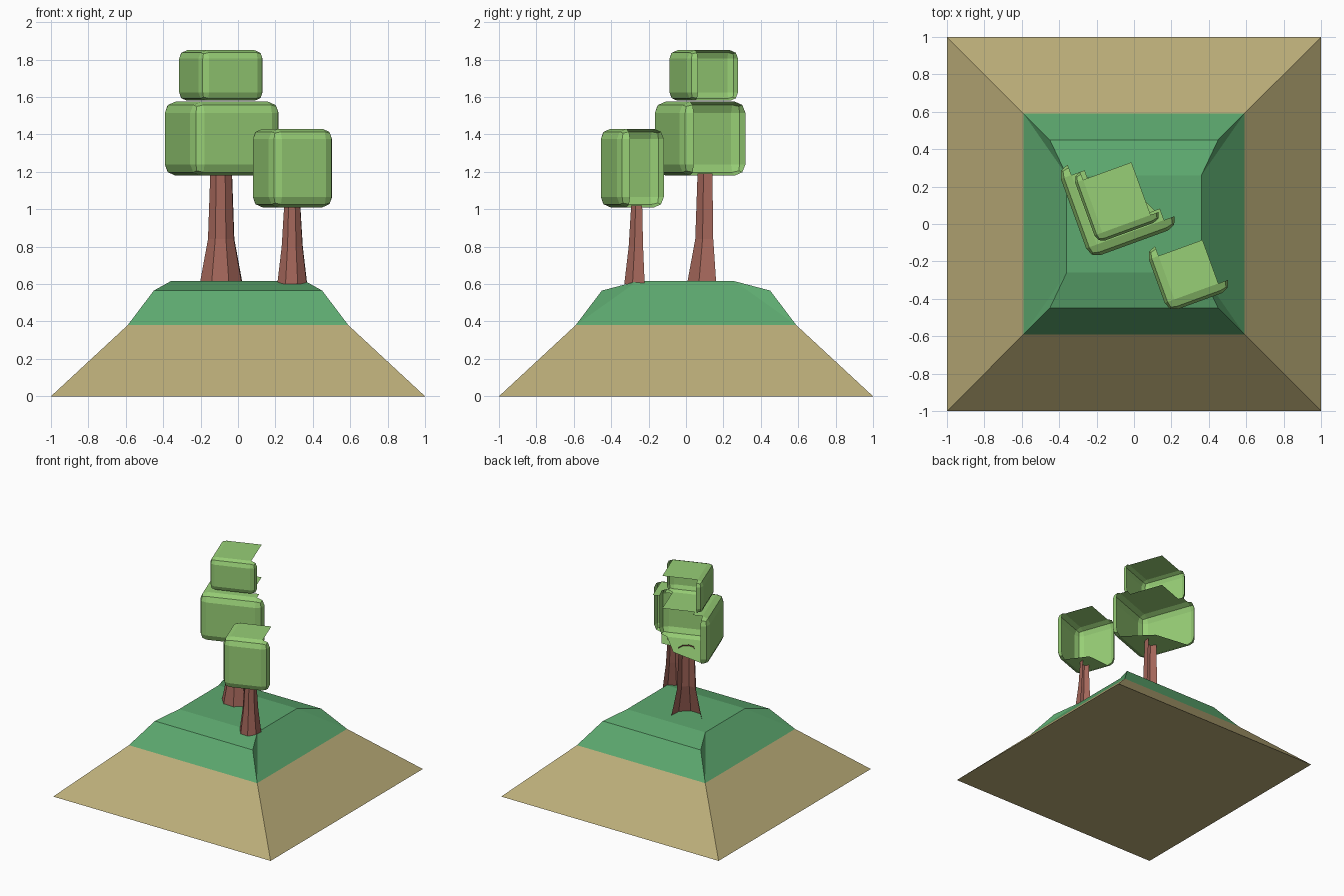
import bpy, bmesh, math
from mathutils import Matrix, Vector

if "Cube" in bpy.data.objects:
    bpy.data.objects.remove(bpy.data.objects["Cube"])

TURN = math.radians(20)  # both trees share this rotation


def material(name, color):
    m = bpy.data.materials.new(name)
    m.diffuse_color = (*color, 1)
    m.use_nodes = True
    m.node_tree.nodes["Principled BSDF"].inputs["Base Color"].default_value = m.diffuse_color
    return m


SAND = material("sand", (0.50, 0.42, 0.19))
GRASS = material("grass", (0.11, 0.40, 0.16))
LEAF = material("leaf", (0.31, 0.62, 0.18))
BARK = material("bark", (0.36, 0.13, 0.10))


def finish(name, bm, mat):
    me = bpy.data.meshes.new(name)
    bm.to_mesh(me)
    bm.free()
    me.materials.append(mat)
    ob = bpy.data.objects.new(name, me)
    bpy.context.collection.objects.link(ob)
    return ob


def rectangle(bm, hx, hy, z):
    return [bm.verts.new((sx * hx, sy * hy, z))
            for sx, sy in ((-1, -1), (1, -1), (1, 1), (-1, 1))]


def bridge(bm, a, b, sides=range(4)):
    for i in sides:
        j = (i + 1) % 4
        bm.faces.new((a[i], a[j], b[j], b[i]))


# sandy slope with a closed underside
bm = bmesh.new()
low, high = rectangle(bm, 1, 1, 0), rectangle(bm, 0.59, 0.59, 0.38)
bridge(bm, low, high)
bm.faces.new(low[::-1])
finish("sand_base", bm, SAND)

# grassy cap: rim creases at front and back, plain slopes on the sides
bm = bmesh.new()
low = rectangle(bm, 0.59, 0.59, 0.38)
rim = rectangle(bm, 0.45, 0.45, 0.565)
top = rectangle(bm, 0.36, 0.26, 0.615)
bridge(bm, low, rim, (0, 2))
bridge(bm, rim, top, (0, 2))
for i, j in ((1, 2), (3, 0)):
    bm.faces.new((low[i], low[j], top[j], top[i]))
    bm.faces.new((low[i], top[i], rim[i]))
    bm.faces.new((low[j], rim[j], top[j]))
bm.faces.new(top)
bmesh.ops.recalc_face_normals(bm, faces=bm.faces[:])
finish("grass_cap", bm, GRASS)


# trunk: flared octagon, only its front half exists
def trunk(name, x, y, rings):
    bm = bmesh.new()
    rows = [[bm.verts.new((x + r * math.cos(TURN - k * math.pi / 4),
                           y + r * math.sin(TURN - k * math.pi / 4), z))
             for k in range(5)] for z, r in rings]
    for a, b in zip(rows, rows[1:]):
        for k in range(4):
            bm.faces.new((a[k + 1], a[k], b[k], b[k + 1]))
    finish(name, bm, BARK)


trunk("large_trunk", -0.09, 0.12, ((0.61, 0.12), (0.84, 0.075), (1.19, 0.062)))
trunk("small_trunk", 0.29, -0.25, ((0.6, 0.085), (0.8, 0.06), (1.02, 0.046)))


# canopy: rounded box left open at the back and right
def canopy(name, u, v, z, bevel, floor_corner=None, strip=None):
    bm = bmesh.new()
    size = Vector((u[1] - u[0], v[1] - v[0], z[1] - z[0]))
    mid = Vector((u[0] + u[1], v[0] + v[1], z[0] + z[1])) / 2
    bmesh.ops.create_cube(bm, size=1, matrix=Matrix.Translation(mid) @ Matrix.Diagonal((*size, 1)))
    bmesh.ops.bevel(bm, geom=bm.edges[:], offset=bevel, segments=2, profile=0.5, affect='EDGES')
    bm.normal_update()
    gone = [f for f in bm.faces if abs(f.normal.z) < 0.99
            and f.normal.x > -0.1 and f.normal.y > -0.1]
    bmesh.ops.delete(bm, geom=gone, context='FACES')
    # the floor's free corner is drawn in towards the trunk
    if floor_corner:
        floor = min(bm.faces, key=lambda f: f.normal.z)
        corner = max(floor.verts, key=lambda w: w.co.x + w.co.y)
        corner.co.x, corner.co.y = floor_corner
    # the roof keeps only an L strip where another canopy sits on it
    if strip:
        for co, no in (((strip[0], 0, 0), (1, 0, 0)), ((0, strip[1], 0), (0, 1, 0))):
            roof = [f for f in bm.faces if f.normal.z > 0.99]
            geom = set(roof)
            for f in roof:
                geom.update(f.edges)
                geom.update(f.verts)
            bmesh.ops.bisect_plane(bm, geom=list(geom), plane_co=co, plane_no=no)
            bm.normal_update()
        inner = []
        for f in bm.faces:
            c = f.calc_center_median()
            if f.normal.z > 0.99 and c.x > strip[0] and c.y > strip[1]:
                inner.append(f)
        bmesh.ops.delete(bm, geom=inner, context='FACES')
    bmesh.ops.transform(bm, matrix=Matrix.Rotation(TURN, 4, 'Z'), verts=bm.verts[:])
    finish(name, bm, LEAF)


canopy("large_lower_canopy", (-0.285, 0.218), (-0.095, 0.42), (1.18, 1.575), 0.06,
       floor_corner=(0.04, 0.22), strip=(-0.15, 0.03))
canopy("large_upper_canopy", (-0.22, 0.145), (-0.03, 0.36), (1.58, 1.85), 0.045)
canopy("small_canopy", (0.01, 0.37), (-0.508, -0.15), (1.01, 1.43), 0.055,
       floor_corner=(0.26, -0.26))
